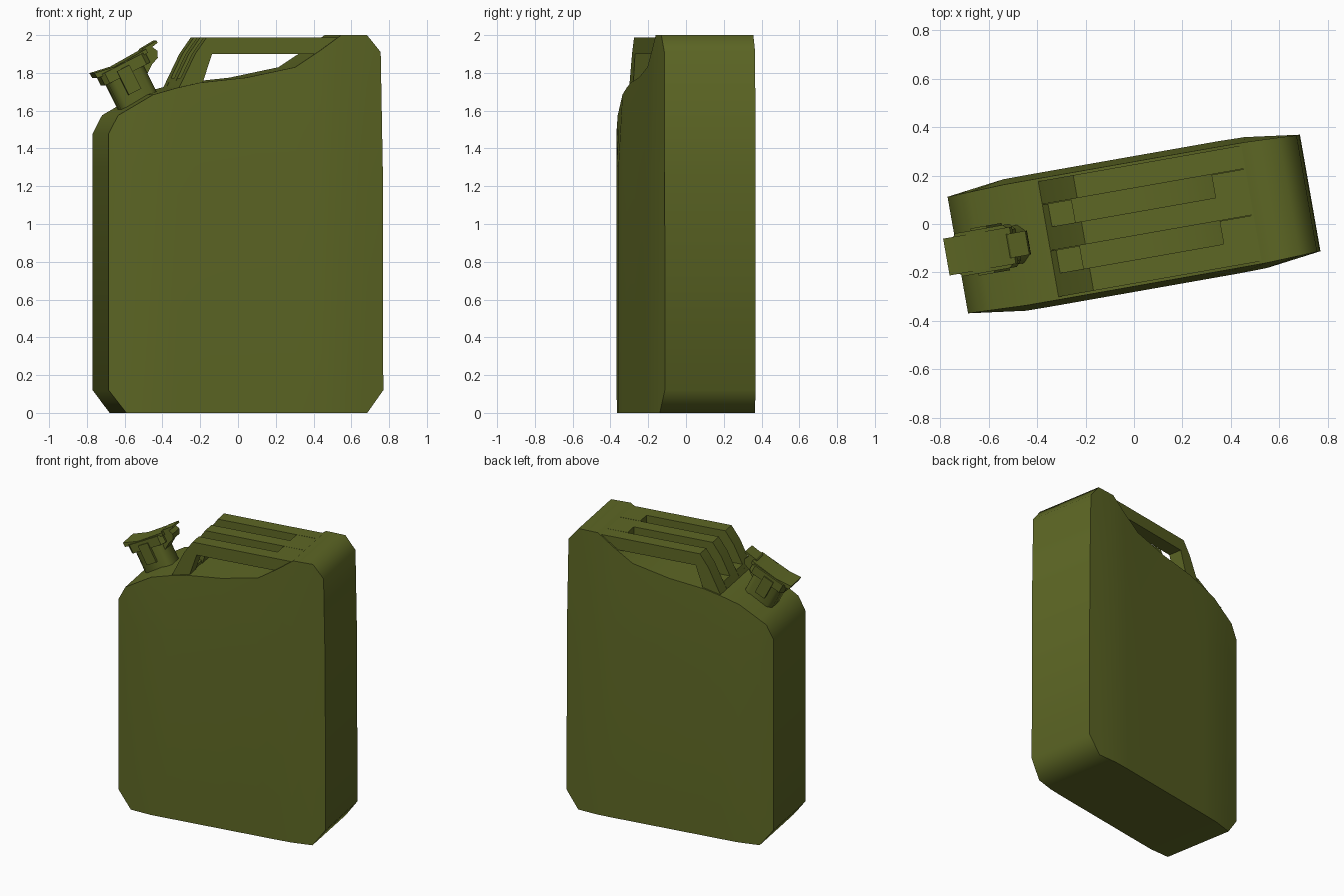
import bpy, bmesh, math
from mathutils import Matrix, Vector

if "Cube" in bpy.data.objects:
    bpy.data.objects.remove(bpy.data.objects["Cube"])

TURN = math.radians(10)      # whole can is turned about z
TILT = math.radians(-27)     # spout leans towards the left end

olive = bpy.data.materials.new("olive green")
olive.diffuse_color = (0.11, 0.135, 0.018, 1)
olive.use_nodes = True
olive.node_tree.nodes["Principled BSDF"].inputs["Base Color"].default_value = olive.diffuse_color


def finish(name, bm, angle, place=Matrix()):
    bmesh.ops.recalc_face_normals(bm, faces=bm.faces[:])
    bm.transform(Matrix.Rotation(TURN, 4, 'Z') @ place)
    mesh = bpy.data.meshes.new(name)
    bm.to_mesh(mesh)
    bm.free()
    mesh.materials.append(olive)
    ob = bpy.data.objects.new(name, mesh)
    bpy.context.collection.objects.link(ob)
    bpy.ops.object.select_all(action='DESELECT')
    ob.select_set(True)
    bpy.context.view_layer.objects.active = ob
    bpy.ops.object.shade_smooth_by_angle(angle=math.radians(angle))
    return ob


def bridge(bm, rings):
    for a, b in zip(rings, rings[1:]):
        n = len(a)
        for i in range(n):
            bm.faces.new((a[i], a[(i + 1) % n], b[(i + 1) % n], b[i]))
    bm.faces.new(rings[0])
    bm.faces.new(rings[-1])


def prism(bm, profile, y0, y1):
    """Extrude an (x, z) profile from y0 to y1."""
    bridge(bm, [[bm.verts.new((x, y, z)) for x, z in profile] for y in (y0, y1)])


# Can body: cross-sections along its length (x, bottom z, top z), sides bulge gently
stations = [(-.738, .12, 1.48), (-.688, .055, 1.575), (-.645, 0, 1.60), (-.5, 0, 1.685),
            (-.375, 0, 1.72), (-.25, 0, 1.748), (0, 0, 1.775), (.262, 0, 1.83),
            (.40, 0, 1.92), (.51, 0, 2.0), (.65, 0, 2.0), (.738, .12, 1.91)]
bm = bmesh.new()
rings = []
for x, zb, zt in stations:
    bulge = .032 * min(1, (.738 - abs(x)) / .245)
    half = .244 + bulge
    rim = .244 + bulge * .3
    lean = .014 if x > .7 else 0
    side = [(x, half, zb), (x - lean * .2, half, 1.3), (x - lean, rim, zt)]
    pts = [(a, -b, c) for a, b, c in side] + side[::-1]
    rings.append([bm.verts.new(p) for p in pts])
bridge(bm, rings)
finish("can_body", bm, 55)

# Carrying handle: three bent bars joined at both ends
bar = [(-.375, 1.69), (-.273, 1.90), (-.212, 1.987), (.52, 1.987),
       (.40, 1.90), (-.182, 1.90), (-.242, 1.72)]
foot = [(-.375, 1.69), (-.335, 1.772), (-.236, 1.772), (-.242, 1.72)]
head = [(.35, 1.987), (.52, 1.987), (.40, 1.90), (.35, 1.90)]
bm = bmesh.new()
for y0 in (-.242, -.048, .146):
    prism(bm, bar, y0, y0 + .096)
for y0 in (-.146, .048):
    prism(bm, foot, y0, y0 + .096)
    prism(bm, head, y0, y0 + .096)
finish("carrying_handle", bm, 20)

# Spout parts are built upright, then leaned onto the shoulder
spout = Matrix.Translation(Vector((-.55, 0, 1.655))) @ Matrix.Rotation(TILT, 4, 'Y')


def block(bm, x0, x1, hy, z0, z1, c=0.0, yc=0.0):
    """Box with optionally cut vertical corners."""
    if c:
        out = [(x0, hy - c), (x0 + c, hy), (x1 - c, hy), (x1, hy - c)]
    else:
        out = [(x0, hy), (x1, hy)]
    out = out + [(x, -y) for x, y in out[::-1]]
    bridge(bm, [[bm.verts.new((x, y + yc, z)) for x, y in out] for z in (z0, z1)])


bm = bmesh.new()
block(bm, -.10, .113, .08, -.06, .17, .03)
finish("spout_neck", bm, 50, spout)

bm = bmesh.new()
block(bm, -.122, .15, .09, .15, .212, .025)
finish("spout_cap", bm, 30, spout)

# Lever plate with a finger lip overhanging the cap
bm = bmesh.new()
prism(bm, [(-.145, .235), (-.142, .205), (-.11, .20), (.16, .20), (.16, .222), (-.03, .215)],
      -.077, .077)
finish("cap_lever", bm, 20, spout)

# Hinge and hook at the handle side
bm = bmesh.new()
prism(bm, [(.11, .10), (.16, .135), (.20, .15), (.215, .185), (.20, .215),
           (.235, .222), (.235, .235), (.15, .23), (.11, .20)], -.05, .05)
finish("cap_hinge", bm, 20, spout)

# Clasps on both sides of the neck
bm = bmesh.new()
for s in (-1, 1):
    block(bm, -.035, .04, .012, .05, .19, yc=s * .087)
finish("cap_clasps", bm, 20, spout)
